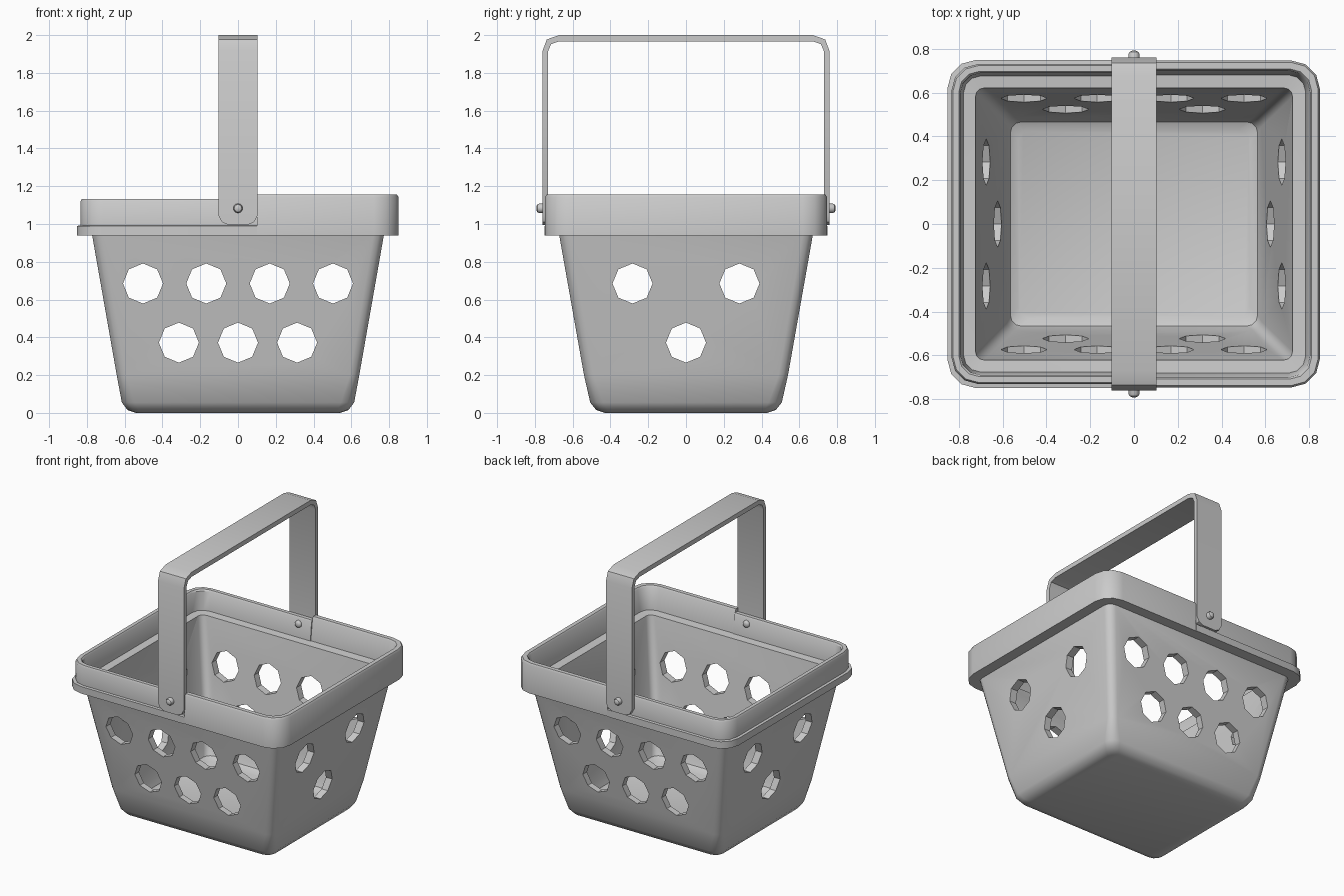
import bpy, bmesh
from math import sin, cos, pi
from mathutils import Matrix, Vector

if "Cube" in bpy.data.objects:
    bpy.data.objects.remove(bpy.data.objects["Cube"])


def finish(bm, name, angle=0.6):
    bmesh.ops.recalc_face_normals(bm, faces=bm.faces)
    me = bpy.data.meshes.new(name)
    bm.to_mesh(me)
    bm.free()
    ob = bpy.data.objects.new(name, me)
    bpy.context.collection.objects.link(ob)
    smooth(ob, angle)
    return ob


def smooth(ob, angle=0.6):
    bpy.ops.object.select_all(action='DESELECT')
    ob.select_set(True)
    bpy.context.view_layer.objects.active = ob
    bpy.ops.object.shade_smooth_by_angle(angle=angle)


def rounded_rect(hx, hy, z, r, seg):
    pts = []
    for q, (sx, sy) in enumerate([(1, 1), (-1, 1), (-1, -1), (1, -1)]):
        for i in range(seg + 1):
            a = (q + i / seg) * pi / 2
            pts.append((sx * (hx - r) + r * cos(a), sy * (hy - r) + r * sin(a), z))
    return pts


def loft(sections, caps=True, closed=False):
    bm = bmesh.new()
    loops = [[bm.verts.new(p) for p in s] for s in sections]
    pairs = list(zip(loops, loops[1:]))
    if closed:
        pairs.append((loops[-1], loops[0]))
    for a, b in pairs:
        n = len(a)
        for i in range(n):
            j = (i + 1) % n
            bm.faces.new((a[i], a[j], b[j], b[i]))
    if caps and not closed:
        bm.faces.new(loops[0])
        bm.faces.new(loops[-1])
    return bm


# Tapered shell: outside bottom -> top edge -> inside floor
shell = [(.54, .43, 0, .05), (.585, .475, .015, .06), (.615, .507, .055, .07),
         (.642, .54, .2, .05), (.773, .672, .945, .055),
         (.725, .622, .985, .04), (.583, .485, .13, .04),
         (.565, .467, .08, .05), (.53, .43, .06, .05)]
body = finish(loft([rounded_rect(*s, 3) for s in shell]), "basket_body")


# Octagonal vent holes cut through opposite walls
def hole_cutter(name, centres, axis):
    bm = bmesh.new()
    for c, z in centres:
        if axis == 'Y':
            m = Matrix.Translation((c, 0, z)) @ Matrix.Rotation(pi / 2, 4, 'X')
        else:
            m = Matrix.Translation((0, c, z)) @ Matrix.Rotation(pi / 2, 4, 'Y')
        bmesh.ops.create_cone(bm, cap_ends=True, segments=8, radius1=.106,
                              radius2=.106, depth=2, matrix=m)
    ob = finish(bm, name)
    ob.hide_render = True
    return ob


front_holes = [(x, .685) for x in (-.503, -.168, .168, .503)] + [(x, .372) for x in (-.313, 0, .313)]
side_holes = [(-.283, .685), (.283, .685), (0, .372)]
for name, holes, axis in (("front_cutter", front_holes, 'Y'), ("side_cutter", side_holes, 'X')):
    cutter = hole_cutter(name, holes, axis)
    mod = body.modifiers.new(name, 'BOOLEAN')
    mod.object = cutter
    mod.operation = 'DIFFERENCE'
    mod.solver = 'EXACT'
    bpy.context.view_layer.objects.active = body
    bpy.ops.object.modifier_apply(modifier=name)
    bpy.data.objects.remove(cutter)
smooth(body)


# Rim in two parts, split beside the handle: (half x, z, corner radius)
def rim(name, profile, keep):
    rings = [rounded_rect(x, x - .103, z, r, 3) for x, z, r in profile]
    bm = loft(rings, closed=True)
    res = bmesh.ops.bisect_plane(bm, geom=bm.verts[:] + bm.edges[:] + bm.faces[:],
                                 plane_co=(.1, 0, 0), plane_no=(-keep, 0, 0), clear_outer=True)
    cut = [e for e in res['geom_cut'] if isinstance(e, bmesh.types.BMEdge)]
    bmesh.ops.holes_fill(bm, edges=cut, sides=0)
    finish(bm, name)


rim("tall_rim", [(.77, .94, .055), (.85, .94, .13), (.85, 1.142, .13), (.842, 1.155, .125),
                 (.812, 1.155, .1), (.805, 1.145, .1), (.785, .99, .08), (.725, .985, .04)], 1)
rim("stepped_rim", [(.77, .94, .055), (.853, .94, .13), (.853, .99, .13), (.834, .992, .12),
                    (.834, 1.12, .12), (.827, 1.132, .115), (.8, 1.132, .09),
                    (.793, 1.122, .09), (.78, .99, .08), (.725, .985, .04)], -1)

# Handle: flat band (outer y, z, inner y, z, half width), mirrored to the back
band = [(.76, .995, .73, .995, .05), (.76, 1.01, .73, 1.01, .085), (.76, 1.045, .73, 1.045, .103),
        (.76, 1.915, .73, 1.915, .103), (.737, 1.977, .714, 1.952, .103), (.672, 2, .672, 1.967, .103)]
band += [(-a, b, -c, d, w) for a, b, c, d, w in reversed(band)]
finish(loft([[(-w, a, b), (w, a, b), (w, c, d), (-w, c, d)] for a, b, c, d, w in band]), "handle", .5)

# Pivot pins with rounded ends
for side, name in ((-1, "front_pin"), (1, "back_pin")):
    stations = [(.668, .012), (.674, .022), (.68, .025), (.778, .025), (.787, .02), (.792, .01)]
    finish(loft([[(r * cos(i * pi / 6), side * y, 1.083 + r * sin(i * pi / 6)) for i in range(12)]
                 for y, r in stations]), name)
